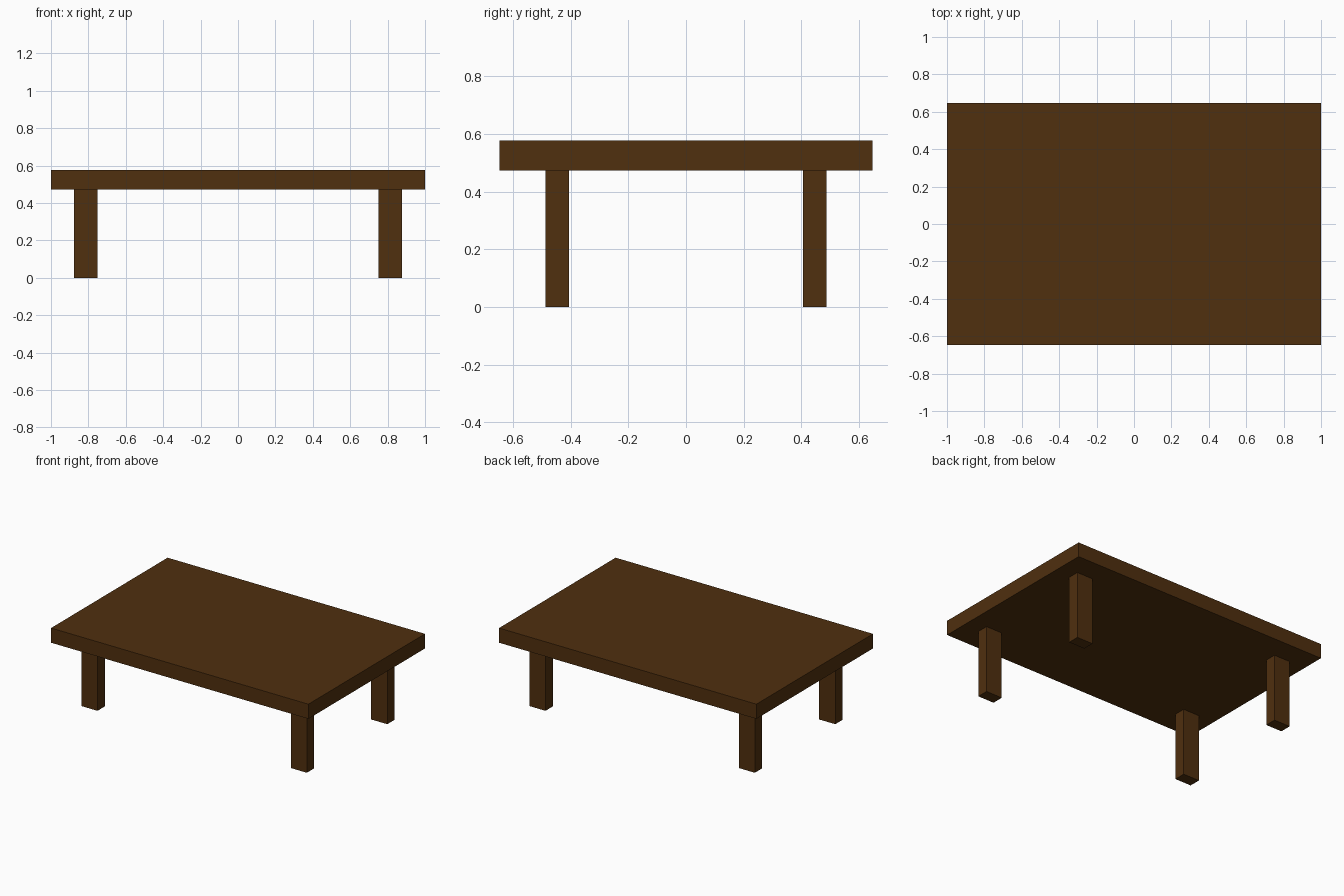
import bpy

if "Cube" in bpy.data.objects:
    bpy.data.objects.remove(bpy.data.objects["Cube"])

wood = bpy.data.materials.new("dark_wood")
wood.diffuse_color = (0.08, 0.029, 0.0045, 1)
wood.use_nodes = True
wood.node_tree.nodes["Principled BSDF"].inputs["Base Color"].default_value = wood.diffuse_color


def box(name, x, y, z):
    """Add a flat-faced box spanning the given (min, max) ranges."""
    spans = (x, y, z)
    bpy.ops.mesh.primitive_cube_add(size=1, location=[(a + b) / 2 for a, b in spans])
    ob = bpy.context.object
    ob.name = name
    ob.scale = [b - a for a, b in spans]
    bpy.ops.object.transform_apply(location=False, rotation=False, scale=True)
    ob.data.materials.append(wood)
    return ob


# Table top
box("table_top", (-1, 1), (-0.647, 0.647), (0.473, 0.576))

# Four legs, mirrored about both axes
for sx, side in ((-1, "left"), (1, "right")):
    for sy, end in ((-1, "front"), (1, "back")):
        box(f"{end}_{side}_leg",
            sorted((sx * 0.751, sx * 0.876)),
            sorted((sy * 0.406, sy * 0.487)),
            (0, 0.473))
